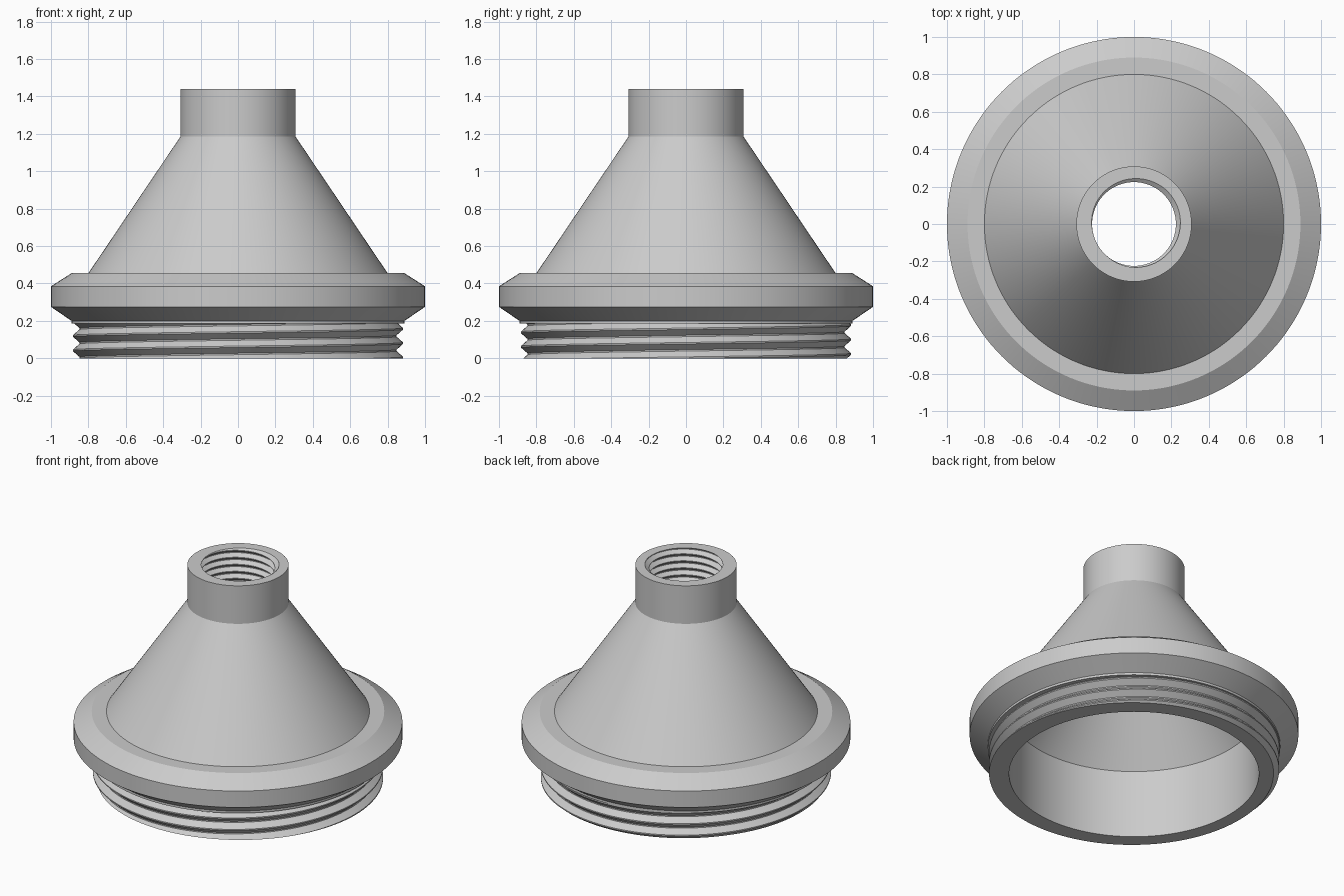
import bpy, bmesh, math

cube = bpy.data.objects.get("Cube")
if cube:
    bpy.data.objects.remove(cube)

SEGMENTS = 144
STEPS = (0, 0.1, 0.5, 0.6)   # crest, crest end, root, root end


def ridge(phase):
    """Height (0..1) of a trapezoid thread at a phase of its pitch."""
    t = phase % 1
    if t < 0.1:
        return 1
    if t < 0.5:
        return (0.5 - t) / 0.4
    if t < 0.6:
        return 0
    return (t - 0.6) / 0.4


def thread(turn, root, crest, low, high, pitch):
    """Rising (radius, z) points of a helical thread at one fraction of a turn."""
    points = []
    first, last = math.floor(low / pitch) - 2, math.ceil(high / pitch) + 2
    for k in range(first, last):
        for step in STEPS:
            z = min(max((k + step + turn) * pitch, low), high)
            points.append((root + (crest - root) * ridge(z / pitch - turn), z))
    return points


def section(turn):
    """Closed wall section: outside downwards, then inside upwards."""
    neck_and_cone = [(0.308, 1.44), (0.308, 1.185), (0.80, 0.455)]
    flange = [(0.89, 0.455), (1.0, 0.385), (1.0, 0.275), (0.89, 0.2), (0.89, 0.185)]
    outer_thread = thread(turn, 0.848, 0.883, 0, 0.185, 0.077)[::-1]
    cavity = [(0.76, 0), (0.76, 0.457), (0.25, 1.17)]
    inner_thread = thread(turn, 0.25, 0.224, 1.17, 1.44, 0.047)
    return neck_and_cone + flange + outer_thread + cavity + inner_thread


# Sweep the section around the axis
bm = bmesh.new()
columns = []
for i in range(SEGMENTS + 1):
    turn = i / SEGMENTS
    angle = math.tau * turn
    columns.append([bm.verts.new((r * math.cos(angle), r * math.sin(angle), z))
                    for r, z in section(turn)])
for a, b in zip(columns, columns[1:]):
    for j in range(len(a)):
        k = (j + 1) % len(a)
        bm.faces.new((a[j], a[k], b[k], b[j]))
bmesh.ops.remove_doubles(bm, verts=bm.verts, dist=0.00002)
bmesh.ops.recalc_face_normals(bm, faces=bm.faces)
mesh = bpy.data.meshes.new("threaded_funnel_adapter")
bm.to_mesh(mesh)
bm.free()

# Plain grey finish
grey = bpy.data.materials.new("light grey")
grey.use_nodes = True
colour = (0.6, 0.6, 0.6, 1)
grey.diffuse_color = colour
grey.node_tree.nodes["Principled BSDF"].inputs["Base Color"].default_value = colour
mesh.materials.append(grey)

adapter = bpy.data.objects.new("threaded_funnel_adapter", mesh)
bpy.context.collection.objects.link(adapter)
bpy.ops.object.select_all(action="DESELECT")
adapter.select_set(True)
bpy.context.view_layer.objects.active = adapter
bpy.ops.object.shade_smooth_by_angle(angle=math.radians(25))
